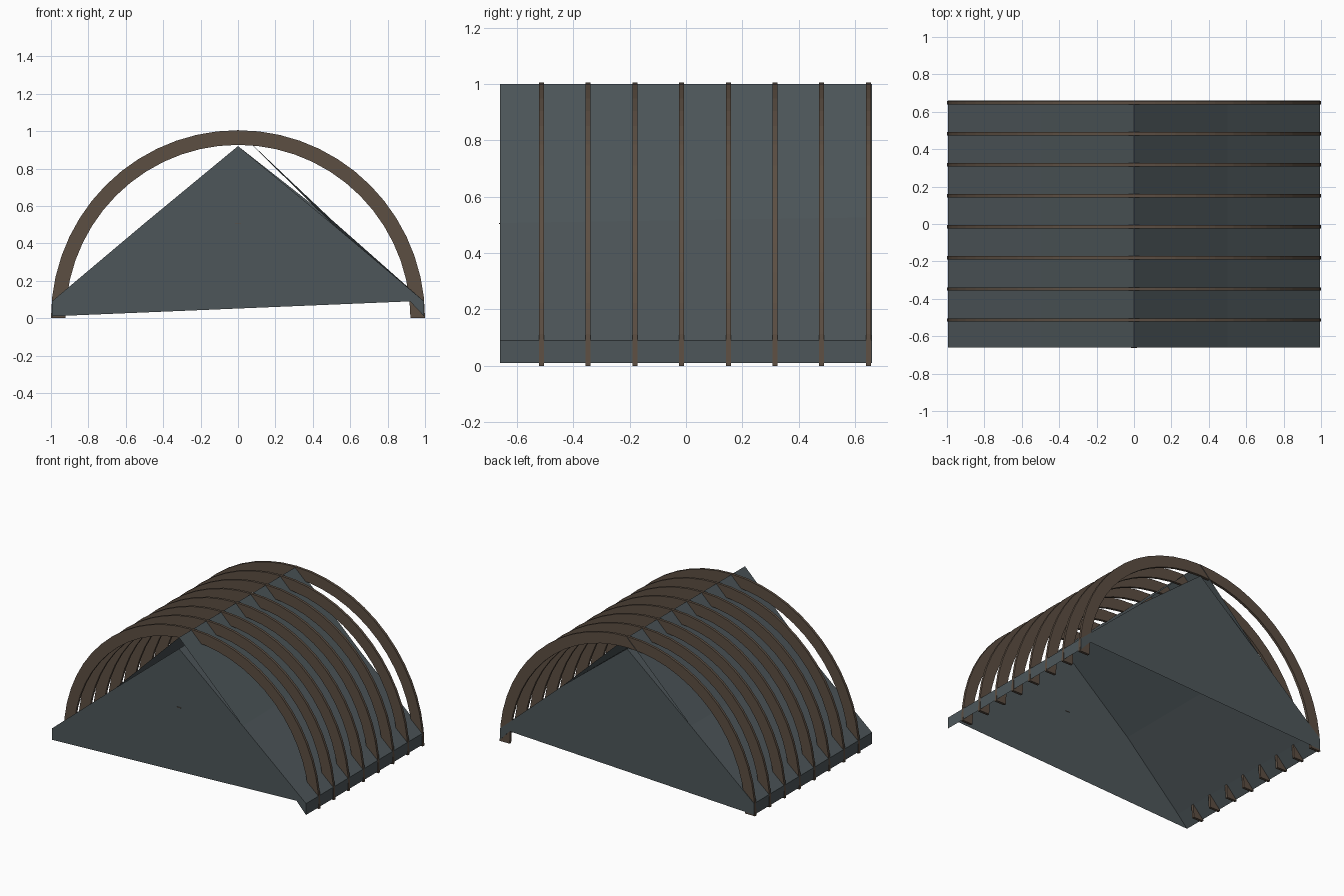
import bpy, bmesh, math

cube = bpy.data.objects.get("Cube")
if cube:
    bpy.data.objects.remove(cube, do_unlink=True)


def material(name, rgb):
    m = bpy.data.materials.new(name)
    m.use_nodes = True
    m.diffuse_color = (*rgb, 1)
    m.node_tree.nodes["Principled BSDF"].inputs["Base Color"].default_value = (*rgb, 1)
    return m


slate = material("slate grey", (0.075, 0.094, 0.102))
brown = material("rib brown", (0.108, 0.077, 0.055))

FRONT, BACK = -0.66, 0.66
EDGE = 0.995
FOLD_FRONT, FOLD_BACK = 0.507, 0.527


def finish(name, bm, mat):
    me = bpy.data.meshes.new(name)
    bm.to_mesh(me)
    bm.free()
    me.materials.append(mat)
    ob = bpy.data.objects.new(name, me)
    bpy.context.collection.objects.link(ob)
    return ob


def panel(name, profile, mat):
    """Open sheet: a line of (x, z front, z back) points swept along y."""
    bm = bmesh.new()
    rows = [(bm.verts.new((x, FRONT, zf)), bm.verts.new((x, BACK, zb))) for x, zf, zb in profile]
    for a, b in zip(rows, rows[1:]):
        bm.faces.new((a[0], b[0], b[1], a[1]))
    return finish(name, bm, mat)


def gable(name, y, fold, mat):
    """Flat end wall with a slanting lower edge."""
    bm = bmesh.new()
    outline = [(-EDGE, 0.01), (0.92, 0.09), (EDGE, 0.01), (EDGE, 0.09),
               (0.5, fold), (0, 0.92), (-0.5, 0.507), (-EDGE, 0.09)]
    vs = [bm.verts.new((x, y, z)) for x, z in outline]
    face = bm.faces.new(vs if y < 0 else vs[::-1])
    bmesh.ops.triangulate(bm, faces=[face])
    return finish(name, bm, mat)


def rib(name, y, mat, outer=1.0, inner=0.922, width=0.018, steps=28):
    """Half-ring arch standing on the ground."""
    bm = bmesh.new()
    loops = []
    for i in range(steps + 1):
        a = math.pi * i / steps
        c, s = math.cos(a), math.sin(a)
        loops.append([bm.verts.new((r * c, y + d * width / 2, r * s * 1.005))
                      for r, d in ((outer, -1), (outer, 1), (inner, 1), (inner, -1))])
    for p, q in zip(loops, loops[1:]):
        for k in range(4):
            n = (k + 1) % 4
            bm.faces.new((p[k], p[n], q[n], q[k]))
    bm.faces.new(loops[0])
    bm.faces.new(loops[-1])
    bmesh.ops.recalc_face_normals(bm, faces=bm.faces)
    return finish(name, bm, mat)


# Outer cover: low side walls and slopes folded halfway up
panel("outer_cover", [(EDGE, 0.01, 0.01), (EDGE, 0.09, 0.09), (0.5, FOLD_FRONT, FOLD_BACK),
                      (0, 1, 1), (-0.5, 0.507, 0.507),
                      (-EDGE, 0.09, 0.09), (-EDGE, 0.01, 0.01)], slate)

# Inner lining, meeting the cover at the folds and at the lower edges
inner = [(-EDGE, 0.01), (-0.92, 0.09), (-0.5, 0.5), (0, 0.92), (0.5, 0.5), (0.92, 0.09), (EDGE, 0.01)]
panel("inner_lining", [(x, z, z) for x, z in inner], slate)

# End walls
gable("front_wall", FRONT, FOLD_FRONT, slate)
gable("back_wall", BACK, FOLD_BACK, slate)

# Arched ribs
for i in range(8):
    rib(f"rib_{i + 1}", -0.513 + 0.1658 * i, brown)

# Small fitting on the front wall
bm = bmesh.new()
bmesh.ops.create_cube(bm, size=1)
bmesh.ops.scale(bm, vec=(0.03, 0.006, 0.004), verts=bm.verts)
bmesh.ops.translate(bm, vec=(0, FRONT, 0.505), verts=bm.verts)
finish("front_latch", bm, brown)
